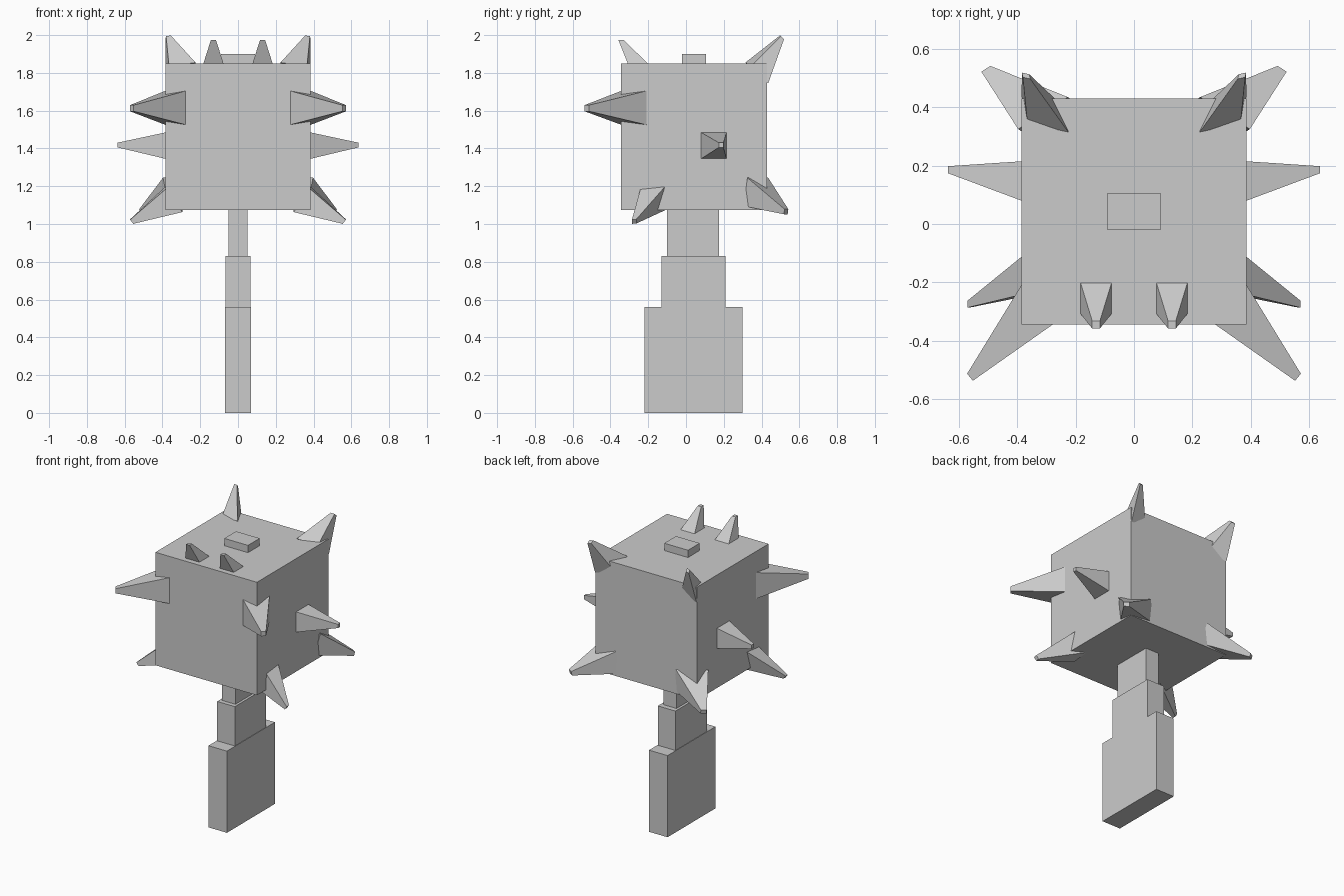
import bpy
from itertools import product
from mathutils import Vector

old = bpy.data.objects.get("Cube")
if old:
    bpy.data.objects.remove(old, do_unlink=True)

grey = bpy.data.materials.new("plain_grey")
grey.use_nodes = True
colour = (0.6, 0.6, 0.6, 1)
grey.diffuse_color = colour
grey.node_tree.nodes["Principled BSDF"].inputs["Base Color"].default_value = colour

# Corner order: bottom ring then top ring
RING = [(-1, -1), (1, -1), (1, 1), (-1, 1)]
FACES = [(3, 2, 1, 0), (4, 5, 6, 7)] + [
    (i, (i + 1) % 4, (i + 1) % 4 + 4, i + 4) for i in range(4)]


def frustum(name, base, tip, u, v, taper=1.0):
    """Four-sided block from a base centre to a tip centre, with half-edges u and v."""
    base, tip, u, v = map(Vector, (base, tip, u, v))
    verts = [base + u * a + v * b for a, b in RING]
    verts += [tip + (u * a + v * b) * taper for a, b in RING]
    # Keep normals outward whatever the handedness of u and v
    flip = u.cross(v).dot(tip - base) < 0
    faces = [f[::-1] if flip else f for f in FACES]
    mesh = bpy.data.meshes.new(name)
    mesh.from_pydata(verts, [], faces)
    mesh.materials.append(grey)
    obj = bpy.data.objects.new(name, mesh)
    bpy.context.collection.objects.link(obj)
    return obj


def block(name, half_x, y0, y1, z0, z1):
    mid = (y0 + y1) / 2
    frustum(name, (0, mid, z0), (0, mid, z1), (half_x, 0, 0), (0, (y1 - y0) / 2, 0))


def spike_pair(name, base, tip, u, v, taper=0.18):
    """The same spike on the left and, mirrored in x, on the right."""
    for side, sign in (("left", 1), ("right", -1)):
        pts = [(p[0] * sign, p[1], p[2]) for p in (base, tip, u, v)]
        frustum(f"{name}_{side}", *pts, taper)


# Stepped handle, head and cap
block("handle_grip", 0.07, -0.22, 0.3, 0, 0.56)
block("handle_middle", 0.067, -0.13, 0.21, 0.56, 0.83)
block("handle_neck", 0.05, -0.1, 0.175, 0.83, 1.075)
block("head", 0.385, -0.345, 0.43, 1.075, 1.85)
block("top_cap", 0.09, -0.02, 0.107, 1.85, 1.9)

# Spikes: base centre, tip centre and two half-edges of the base
spike_pair("top_front_spike", (0.13, -0.255, 1.85), (0.13, -0.345, 1.975),
           (0.053, 0, 0), (0, 0.053, 0), 0.25)
spike_pair("top_back_spike", (0.305, 0.375, 1.8), (0.37, 0.508, 1.988),
           (0.07, 0.015, -0.01), (0.01, 0.045, -0.045))
spike_pair("front_edge_spike", (0.33, -0.275, 1.615), (0.562, -0.525, 1.613),
           (0.055, 0.067, 0), (0, 0, 0.09))
spike_pair("side_spike", (0.383, 0.147, 1.415), (0.637, 0.186, 1.418),
           (0, 0.068, 0), (0, 0, 0.07))
spike_pair("bottom_front_spike", (0.34, -0.172, 1.13), (0.563, -0.274, 1.013),
           (0, 0.065, 0.007), (0.045, -0.005, 0.06))
spike_pair("bottom_back_spike", (0.297, 0.37, 1.17), (0.505, 0.53, 1.065),
           (0.085, -0.055, 0), (0.015, 0.01, 0.075))
